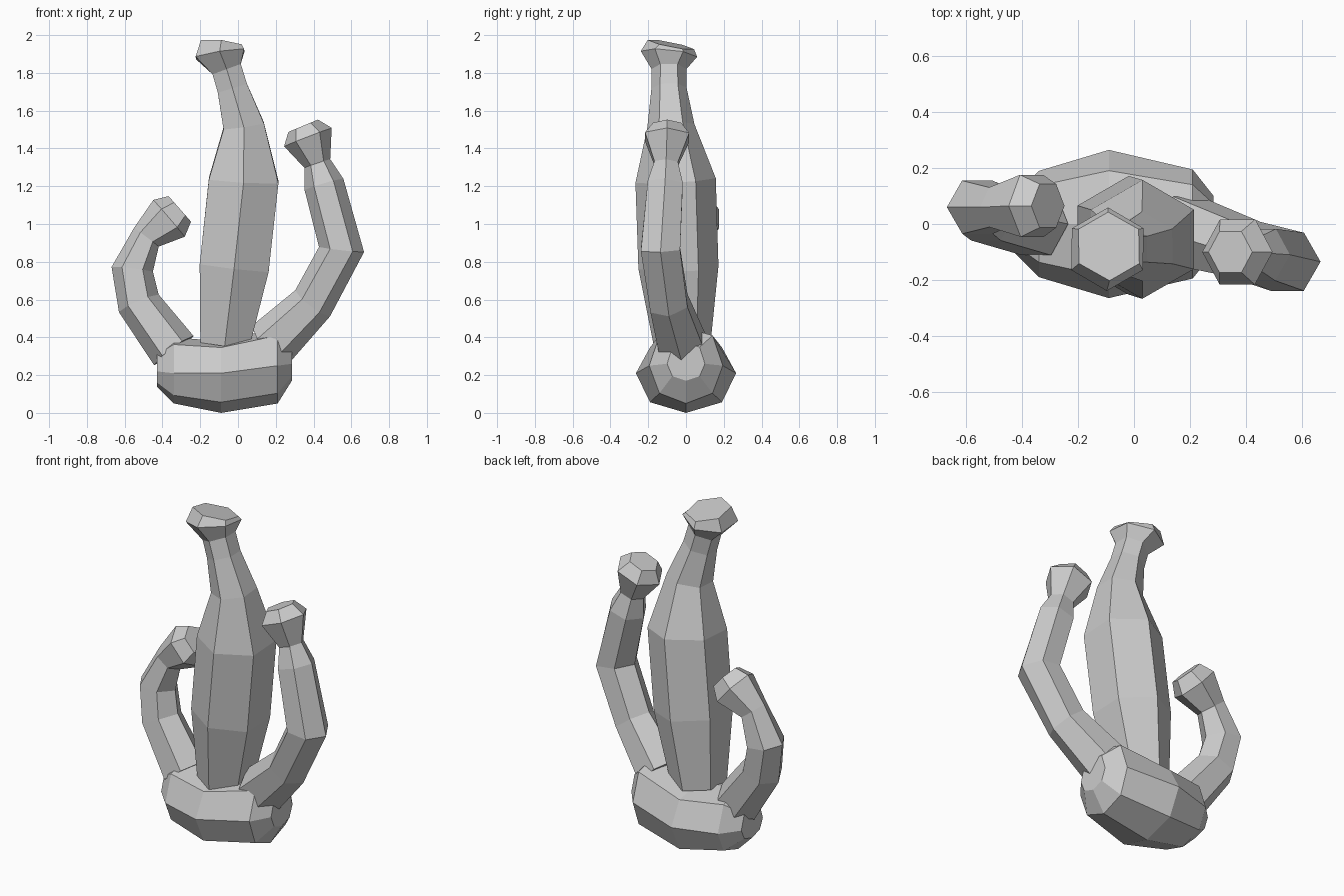
import bpy, bmesh, math
from mathutils import Vector

if "Cube" in bpy.data.objects:
    bpy.data.objects.remove(bpy.data.objects["Cube"])


def skin(name, rings):
    """Join equal-sized rings of points into a closed, flat-shaded skin."""
    bm = bmesh.new()
    loops = [[bm.verts.new(p) for p in ring] for ring in rings]
    n = len(loops[0])
    for a, b in zip(loops, loops[1:]):
        for i in range(n):
            j = (i + 1) % n
            bm.faces.new((a[i], a[j], b[j], b[i]))
    bm.faces.new(loops[0])
    bm.faces.new(loops[-1])
    bmesh.ops.recalc_face_normals(bm, faces=bm.faces)
    mesh = bpy.data.meshes.new(name)
    bm.to_mesh(mesh)
    bm.free()
    obj = bpy.data.objects.new(name, mesh)
    bpy.context.collection.objects.link(obj)
    return obj


def tube(name, path, phase, sides=6):
    """Six-sided tube; path rows are x, y, z, radius. Rings follow the bend."""
    pts = [Vector(p[:3]) for p in path]
    rings = []
    for i, (c, row) in enumerate(zip(pts, path)):
        t = Vector()
        if i > 0:
            t += (c - pts[i - 1]).normalized()
        if i < len(pts) - 1:
            t += (pts[i + 1] - c).normalized()
        t.normalize()
        u = Vector((0, 1, 0)).cross(t).normalized()
        v = t.cross(u)
        angles = [phase + math.tau * k / sides for k in range(sides)]
        rings.append([c + row[3] * (u * math.cos(a) + v * math.sin(a)) for a in angles])
    return skin(name, rings)


# Base: rounded lump, sections along x (x, half depth, bottom z, middle z, top z)
sections = [
    (-0.43, 0.10, 0.14, 0.22, 0.33),
    (-0.34, 0.19, 0.05, 0.21, 0.40),
    (-0.09, 0.265, 0.00, 0.21, 0.38),
    (0.21, 0.195, 0.05, 0.25, 0.45),
    (0.285, 0.10, 0.17, 0.26, 0.37),
]
base_rings = []
for x, d, lo, mid, hi in sections:
    half = [(0.72 * d, lo + 0.27 * (mid - lo)), (d, mid), (0.72 * d, mid + 0.8 * (hi - mid))]
    ring = [(0, lo)] + half + [(0, hi)] + [(-y, z) for y, z in reversed(half)]
    base_rings.append([(x, y, z) for y, z in ring])
skin("base", base_rings)

# Tall middle stalk with flared, tilted tip
tube("middle_stalk", [
    (-0.07, -0.02, 0.36, 0.15), (-0.02, -0.04, 0.77, 0.212), (0.03, -0.055, 1.23, 0.213),
    (0.03, -0.08, 1.52, 0.125), (-0.03, -0.09, 1.72, 0.093), (-0.06, -0.09, 1.82, 0.092),
    (-0.095, -0.09, 1.90, 0.15), (-0.09, -0.08, 1.95, 0.125),
], math.pi / 6)

# Short left arm, curling inward
tube("left_arm", [
    (-0.34, 0.0, 0.33, 0.13), (-0.525, 0.04, 0.58, 0.115), (-0.56, 0.06, 0.76, 0.11),
    (-0.485, 0.06, 0.93, 0.082), (-0.365, 0.065, 1.03, 0.128), (-0.308, 0.065, 1.08, 0.09),
], 0)

# Longer right arm, bending out then up
tube("right_arm", [
    (0.17, -0.02, 0.36, 0.14), (0.395, -0.09, 0.58, 0.115), (0.548, -0.135, 0.865, 0.12),
    (0.455, -0.11, 1.21, 0.107), (0.42, -0.105, 1.32, 0.072), (0.37, -0.10, 1.46, 0.135),
    (0.345, -0.10, 1.52, 0.085),
], 0)
